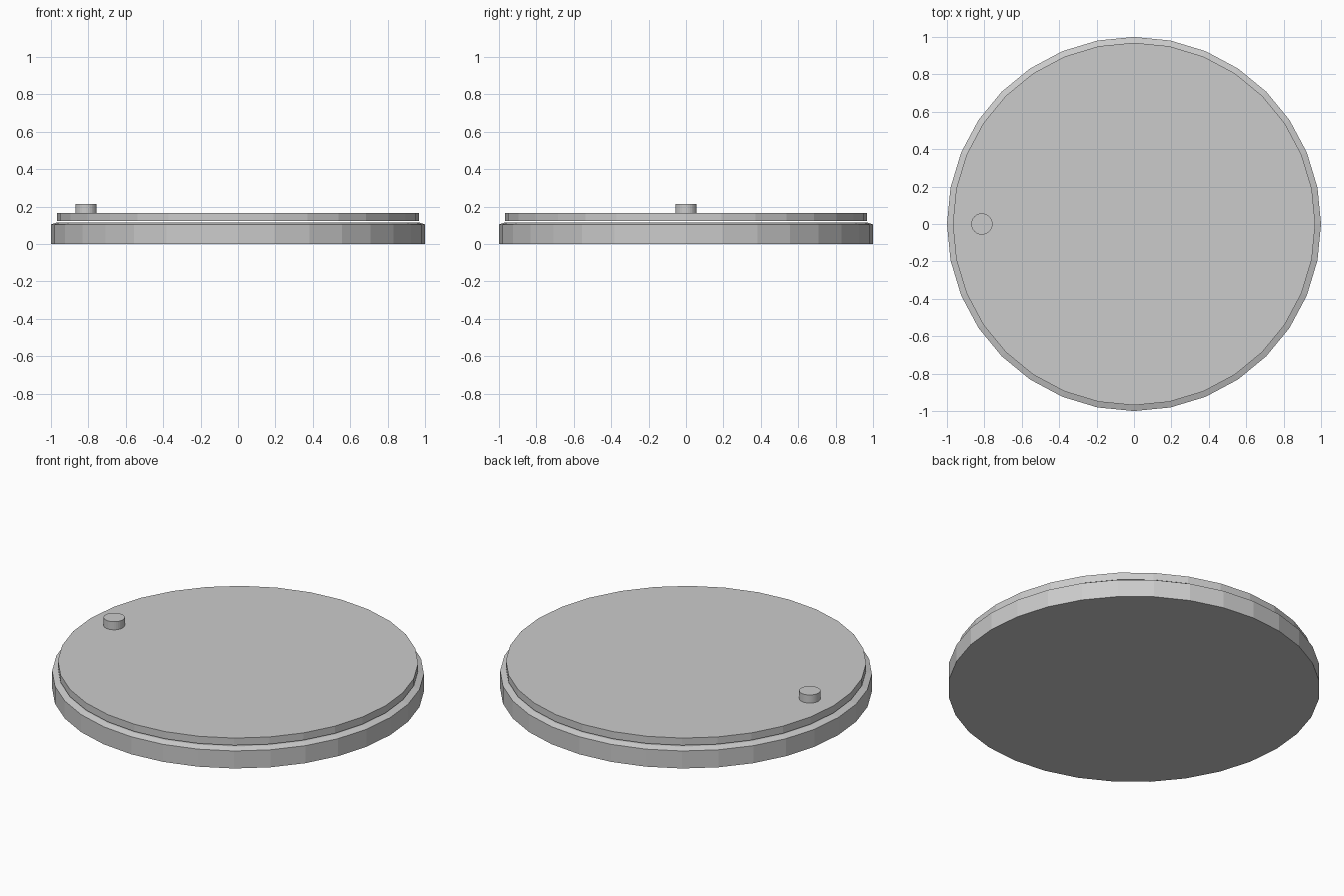
import bpy, bmesh, math

if "Cube" in bpy.data.objects:
    bpy.data.objects.remove(bpy.data.objects["Cube"])

SIDES = 32


def lathe(name, profile, centre=(0, 0)):
    """Closed flat-shaded turned part from (radius, z) rings, capped at both ends."""
    bm = bmesh.new()
    rings = []
    for r, z in profile:
        rings.append([bm.verts.new((centre[0] + r * math.cos(2 * math.pi * i / SIDES),
                                    centre[1] + r * math.sin(2 * math.pi * i / SIDES), z))
                      for i in range(SIDES)])
    for low, high in zip(rings, rings[1:]):
        for i in range(SIDES):
            j = (i + 1) % SIDES
            bm.faces.new((low[i], low[j], high[j], high[i]))
    bm.faces.new(rings[0][::-1])
    bm.faces.new(rings[-1])
    mesh = bpy.data.meshes.new(name)
    bm.to_mesh(mesh)
    bm.free()
    obj = bpy.data.objects.new(name, mesh)
    bpy.context.collection.objects.link(obj)
    return obj


# Base disc with a shallow sloped rim
lathe("base", [(1.0, 0), (1.0, 0.104), (0.968, 0.115)])

# Turning plate, held just clear of the base
lathe("plate", [(0.969, 0.123), (0.969, 0.166)])

# Small round peg near the left edge
lathe("peg", [(0.057, 0.166), (0.057, 0.214)], centre=(-0.813, 0))
